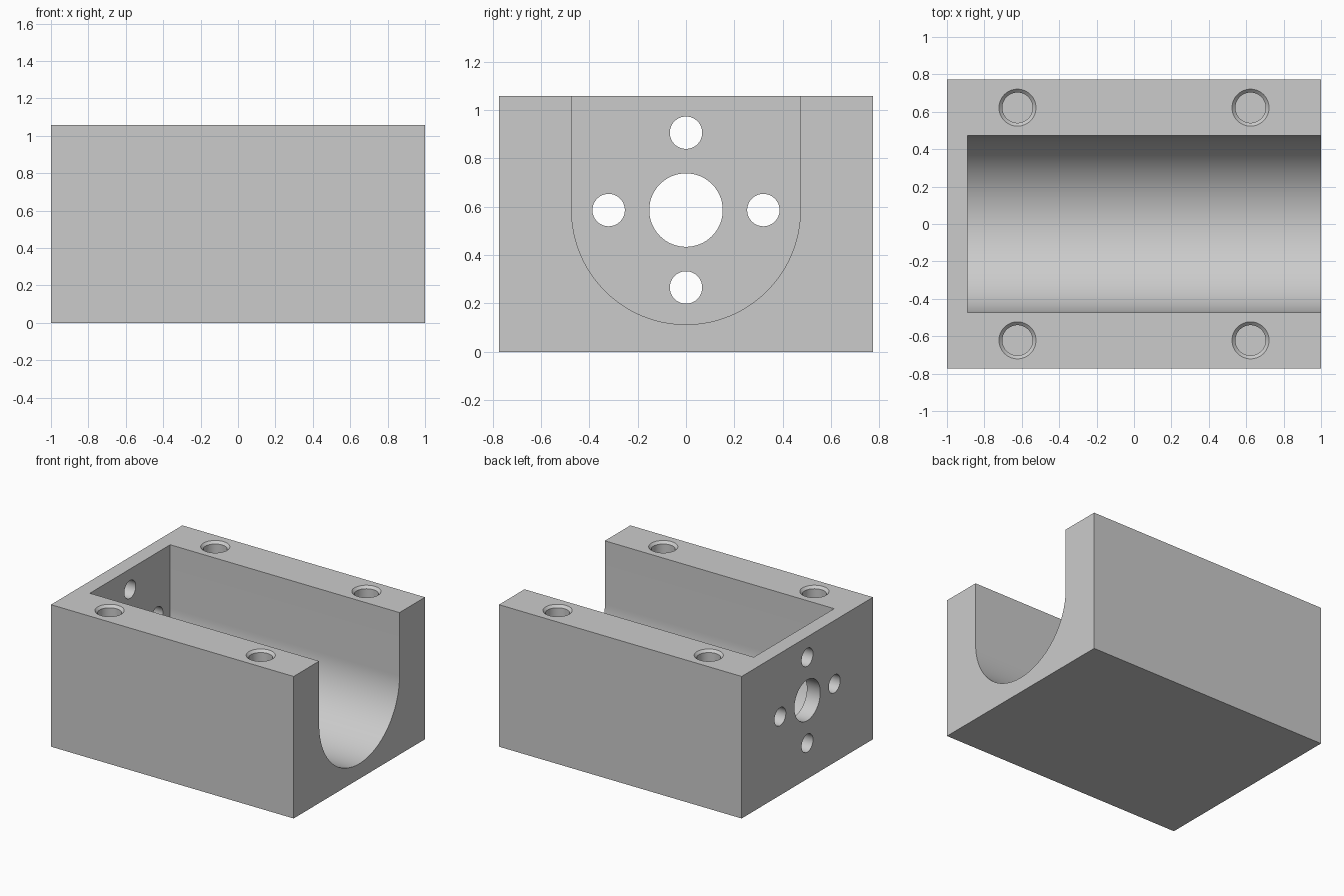
import bpy, bmesh
from math import pi, cos, sin, radians
from mathutils import Matrix, Vector

default = bpy.data.objects.get("Cube")
if default:
    bpy.data.objects.remove(default, do_unlink=True)

LENGTH, DEPTH, HEIGHT = 2.0, 1.546, 1.058
BORE_R, BORE_Z = 0.473, 0.586
WALL_X = -0.89          # inner face of the closed end

metal = bpy.data.materials.new("light grey metal")
metal.use_nodes = True
grey = (0.6, 0.6, 0.6, 1)
metal.diffuse_color = grey
metal.node_tree.nodes["Principled BSDF"].inputs["Base Color"].default_value = grey


def finish(name, bm):
    bmesh.ops.recalc_face_normals(bm, faces=bm.faces[:])
    mesh = bpy.data.meshes.new(name)
    bm.to_mesh(mesh)
    bm.free()
    mesh.materials.append(metal)
    obj = bpy.data.objects.new(name, mesh)
    bpy.context.collection.objects.link(obj)
    return obj


def extrude(name, points, offset):
    bm = bmesh.new()
    face = bm.faces.new([bm.verts.new(p) for p in points])
    moved = bmesh.ops.extrude_face_region(bm, geom=[face])["geom"]
    bmesh.ops.translate(bm, vec=offset, verts=[v for v in moved if isinstance(v, bmesh.types.BMVert)])
    return finish(name, bm)


def turned(name, rings, matrix):
    """Solid of revolution about local z from (radius, height) rings."""
    bm = bmesh.new()
    n = 64
    loops = [[bm.verts.new(matrix @ Vector((r * cos(2 * pi * i / n), r * sin(2 * pi * i / n), z)))
              for i in range(n)] for r, z in rings]
    for a, b in zip(loops, loops[1:]):
        for i in range(n):
            j = (i + 1) % n
            bm.faces.new((a[i], a[j], b[j], b[i]))
    bm.faces.new(loops[0])
    bm.faces.new(loops[-1])
    return finish(name, bm)


# Solid block
x, y = LENGTH / 2, DEPTH / 2
block = extrude("housing_block", [(-x, -y, 0), (x, -y, 0), (x, y, 0), (-x, y, 0)], (0, 0, HEIGHT))

# U-shaped channel, open at the top and at one end
steps = 72
arc = [(WALL_X, -BORE_R * cos(pi * i / steps), BORE_Z - BORE_R * sin(pi * i / steps))
       for i in range(steps + 1)]
top = HEIGHT + 0.2
profile = [(WALL_X, -BORE_R, top)] + arc + [(WALL_X, BORE_R, top)]
cutters = [extrude("channel_cutter", profile, (2.1, 0, 0))]

# Shaft hole and four mounting holes through the end wall
end_holes = [(0, 0, 0.152)] + [(0.32 * cos(k * pi / 2), 0.32 * sin(k * pi / 2), 0.067) for k in range(4)]
for hy, hz, r in end_holes:
    place = Matrix.Translation((-0.95, hy, BORE_Z + hz)) @ Matrix.Rotation(pi / 2, 4, 'Y')
    cutters.append(turned("end_hole_cutter", [(r, -0.15), (r, 0.15)], place))

# Blind screw holes with chamfered rims in the top faces
for sx in (-1, 1):
    for sy in (-1, 1):
        place = Matrix.Translation((sx * 0.623, sy * 0.622, HEIGHT))
        rings = [(0.081, -0.45), (0.081, -0.018), (0.099, 0), (0.099, 0.1)]
        cutters.append(turned("screw_hole_cutter", rings, place))

# Cut everything out of the block
bpy.ops.object.select_all(action='DESELECT')
block.select_set(True)
bpy.context.view_layer.objects.active = block
for cutter in cutters:
    cut = block.modifiers.new("cut", 'BOOLEAN')
    cut.operation, cut.solver, cut.object = 'DIFFERENCE', 'EXACT', cutter
    bpy.ops.object.modifier_apply(modifier=cut.name)
    bpy.data.objects.remove(cutter, do_unlink=True)

bpy.ops.object.shade_smooth_by_angle(angle=radians(30))
